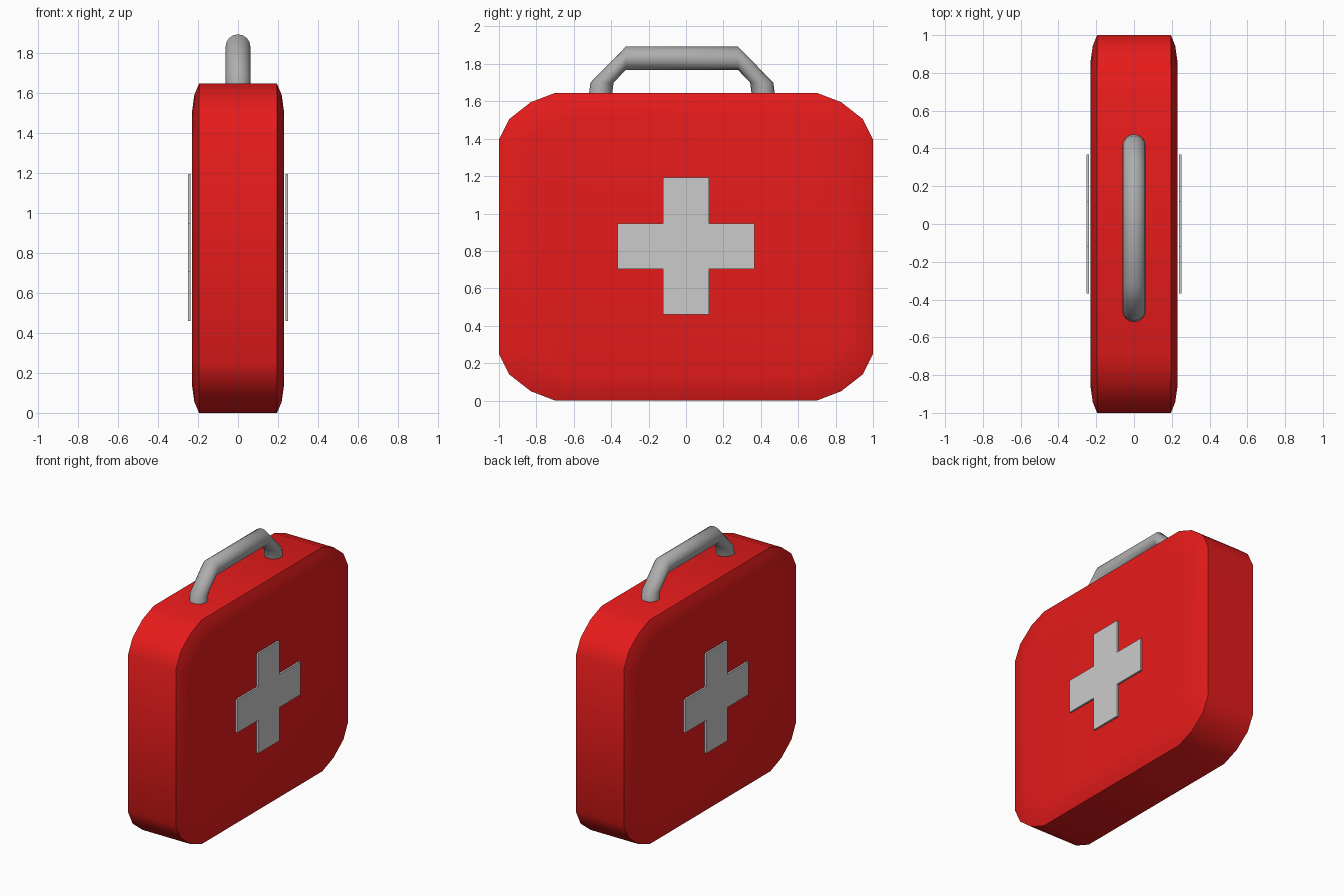
import bpy, bmesh, math

if "Cube" in bpy.data.objects:
    bpy.data.objects.remove(bpy.data.objects["Cube"])

def finish(name, bm, mat=None, smooth=None):
    bmesh.ops.recalc_face_normals(bm, faces=bm.faces)
    me = bpy.data.meshes.new(name)
    bm.to_mesh(me)
    bm.free()
    ob = bpy.data.objects.new(name, me)
    bpy.context.collection.objects.link(ob)
    if mat:
        me.materials.append(mat)
    if smooth:
        bpy.ops.object.select_all(action='DESELECT')
        ob.select_set(True)
        bpy.context.view_layer.objects.active = ob
        bpy.ops.object.shade_smooth_by_angle(angle=math.radians(smooth))
    return ob

def loft(loops):
    """Skin a list of closed point loops and cap both ends."""
    bm = bmesh.new()
    rings = [[bm.verts.new(p) for p in loop] for loop in loops]
    n = len(rings[0])
    for a, b in zip(rings, rings[1:]):
        for i in range(n):
            j = (i + 1) % n
            bm.faces.new((a[i], a[j], b[j], b[i]))
    bm.faces.new(rings[0])
    bm.faces.new(rings[-1])
    return bm

def material(name, *rgb):
    m = bpy.data.materials.new(name)
    m.diffuse_color = (*rgb, 1)
    m.use_nodes = True
    m.node_tree.nodes["Principled BSDF"].inputs["Base Color"].default_value = m.diffuse_color
    return m

red = material("red", 0.8, 0.011, 0.011)
grey = material("dark_grey", 0.42, 0.42, 0.42)

# Case: rounded outline lofted across x, with slightly domed faces
MID = 0.8225
corner = [(0.70, -MID), (0.83, 0.05 - MID), (0.945, 0.14 - MID), (1.0, 0.25 - MID)]
half = corner + [(y, -z) for y, z in reversed(corner)]
outline = half + [(-y, z) for y, z in reversed(half)]
side = [(0.195, 0), (0.218, 0.055), (0.23, 0.14)]
profile = [(-x, i) for x, i in reversed(side)] + side
finish("case", loft([[(x, y * (1 - i), MID + z * (1 - i / MID)) for y, z in outline]
                     for x, i in profile]), red, 35)

# Cross plates on both broad faces
a, b = 0.122, 0.367
quarter = [(b, a), (a, a), (a, b)]
plus = (quarter + [(-y, z) for y, z in reversed(quarter)]
        + [(-y, -z) for y, z in quarter] + [(y, -z) for y, z in reversed(quarter)])
for name, s in (("cross_right", 1), ("cross_left", -1)):
    finish(name, loft([[(s * x, y, 0.826 + z) for y, z in plus] for x in (0.237, 0.251)]))

# Carry handle: rings as (y, z, outward y, outward z)
OFF, R, N = -0.022, 0.062, 16
leg = [(0.437, 1.62, 1, 0), (0.427, 1.70, 1, 0), (0.30, 1.83, 0, 1)]
path = [(-y, z, -oy, oz) for y, z, oy, oz in leg] + leg[::-1]
rings = []
for y, z, oy, oz in path:
    ring = []
    for k in range(N):
        t = 2 * math.pi * k / N
        ring.append((R * math.cos(t), OFF + y + oy * R * math.sin(t), z + oz * R * math.sin(t)))
    rings.append(ring)
finish("handle", loft(rings), grey, 60)
